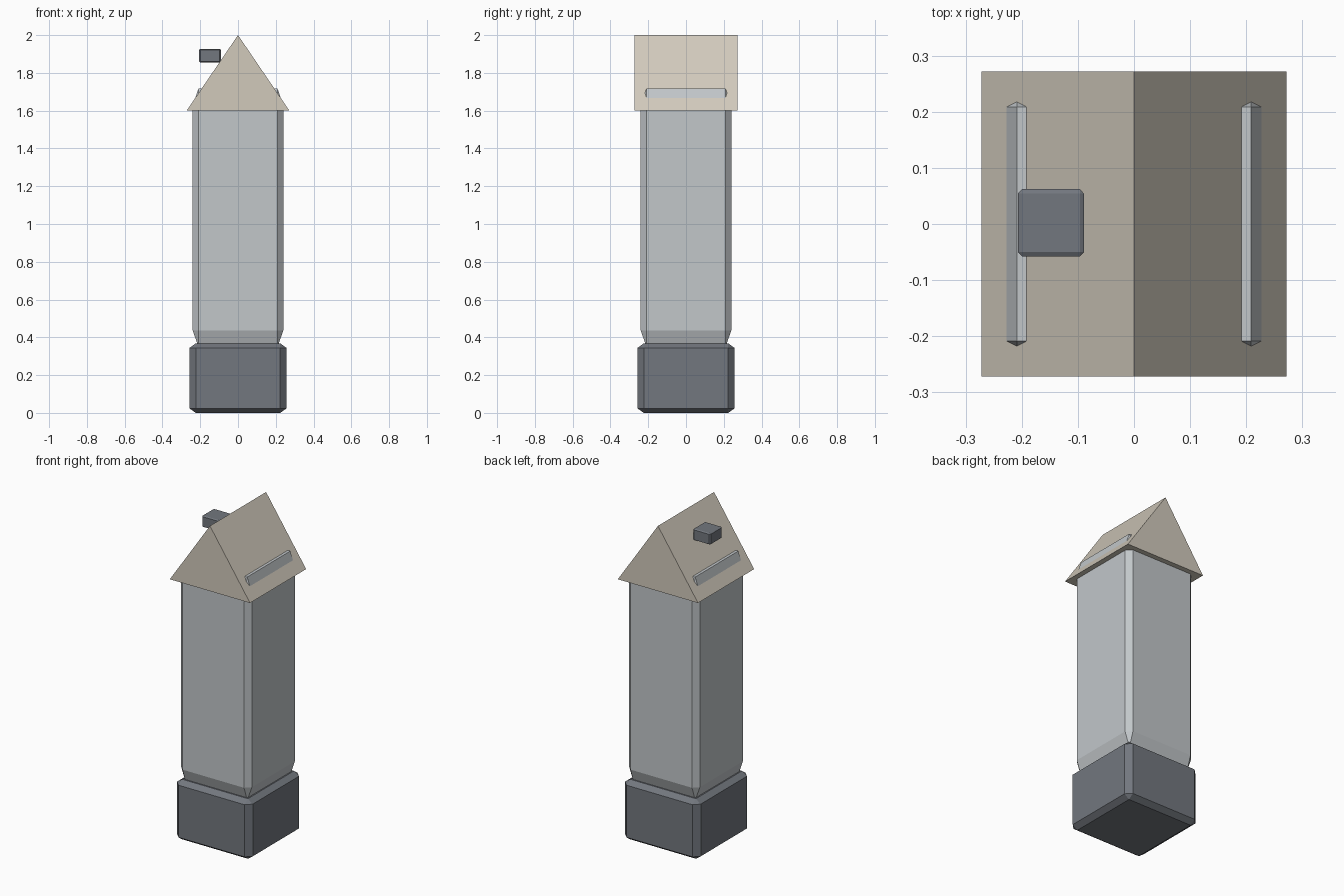
import bpy
import bmesh

old = bpy.data.objects.get("Cube")
if old:
    bpy.data.objects.remove(old, do_unlink=True)


def material(name, rgb):
    mat = bpy.data.materials.new(name)
    mat.use_nodes = True
    mat.diffuse_color = (*rgb, 1)
    bsdf = mat.node_tree.nodes["Principled BSDF"]
    bsdf.inputs["Base Color"].default_value = (*rgb, 1)
    bsdf.inputs["Roughness"].default_value = 0.8
    return mat


def finish(bm, name, mat):
    bmesh.ops.recalc_face_normals(bm, faces=bm.faces[:])
    mesh = bpy.data.meshes.new(name)
    bm.to_mesh(mesh)
    bm.free()
    mesh.materials.append(mat)
    obj = bpy.data.objects.new(name, mesh)
    bpy.context.collection.objects.link(obj)
    return obj


def chamfered_box(name, mat, center, size, chamfer=0.065):
    """Unit cube chamfered first, then stretched, so the chamfer stretches too."""
    bm = bmesh.new()
    bmesh.ops.create_cube(bm, size=1)
    bmesh.ops.bevel(bm, geom=bm.edges[:], offset=chamfer, offset_type='OFFSET',
                    segments=1, profile=0.5, affect='EDGES')
    bmesh.ops.scale(bm, vec=size, verts=bm.verts[:])
    bmesh.ops.translate(bm, vec=center, verts=bm.verts[:])
    return finish(bm, name, mat)


def gable_roof(name, mat, half, eave, ridge):
    """Triangle profile extruded from front to back."""
    bm = bmesh.new()
    profile = [(-half, eave), (half, eave), (0, ridge)]
    face = bm.faces.new([bm.verts.new((x, -half, z)) for x, z in profile])
    result = bmesh.ops.extrude_face_region(bm, geom=[face], use_keep_orig=True)
    moved = [v for v in result["geom"] if isinstance(v, bmesh.types.BMVert)]
    bmesh.ops.translate(bm, vec=(0, 2 * half, 0), verts=moved)
    return finish(bm, name, mat)


dark_stone = material("dark stone", (0.17, 0.185, 0.21))
pale_stone = material("pale stone", (0.54, 0.57, 0.59))
tan_roof = material("tan roof", (0.64, 0.59, 0.50))

# Plinth, tower shaft (its top edges poke through the roof), roof, chimney
chamfered_box("base", dark_stone, (0, 0, 0.184), (0.514, 0.514, 0.368))
chamfered_box("tower_body", pale_stone, (0, 0, 1.033), (0.48, 0.48, 1.37))
gable_roof("roof", tan_roof, 0.272, 1.6, 2.0)
chamfered_box("chimney", dark_stone, (-0.148, 0.002, 1.891), (0.118, 0.12, 0.07))
